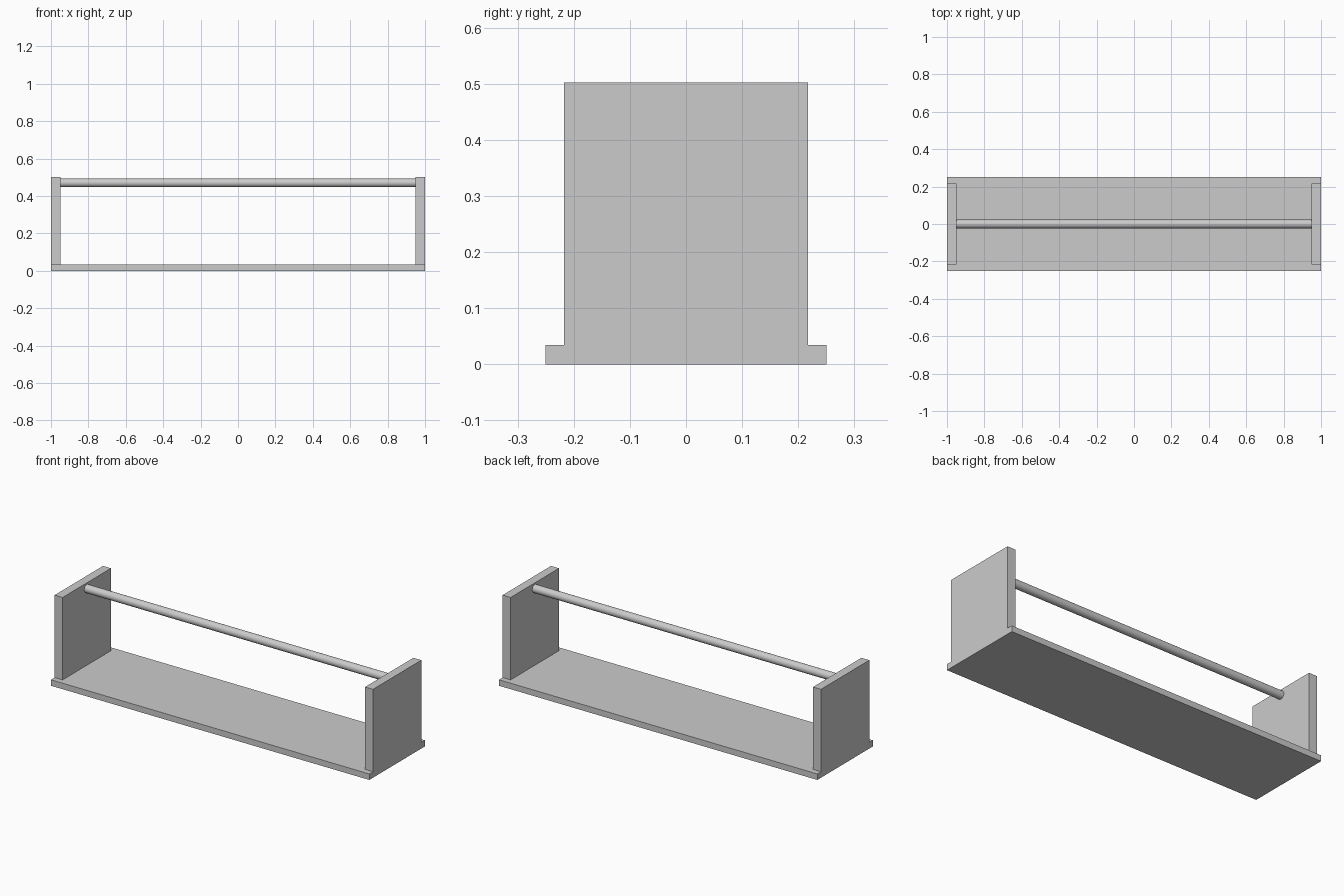
import bpy
import math

if "Cube" in bpy.data.objects:
    bpy.data.objects.remove(bpy.data.objects["Cube"])


def box(name, x, y, z):
    """Box from (min, max) ranges on each axis."""
    bpy.ops.mesh.primitive_cube_add(
        size=1, location=[(a + b) / 2 for a, b in (x, y, z)])
    ob = bpy.context.object
    ob.name = name
    ob.scale = [b - a for a, b in (x, y, z)]
    bpy.ops.object.transform_apply(location=False, rotation=False, scale=True)
    return ob


BASE_TOP = 0.034
PANEL_IN = 0.95

# Flat base board
box("base_board", (-1, 1), (-0.25, 0.25), (0, BASE_TOP))

# Upright end panels standing on the board
box("left_end_panel", (-1, -PANEL_IN), (-0.217, 0.217), (BASE_TOP, 0.502))
box("right_end_panel", (PANEL_IN, 1), (-0.217, 0.217), (BASE_TOP, 0.502))

# Round rail between the panels
bpy.ops.mesh.primitive_cylinder_add(
    vertices=32, radius=0.023, depth=2 * PANEL_IN,
    location=(0, 0, 0.47), rotation=(0, math.pi / 2, 0))
bpy.context.object.name = "top_rail"
bpy.ops.object.shade_smooth_by_angle(angle=math.radians(40))
